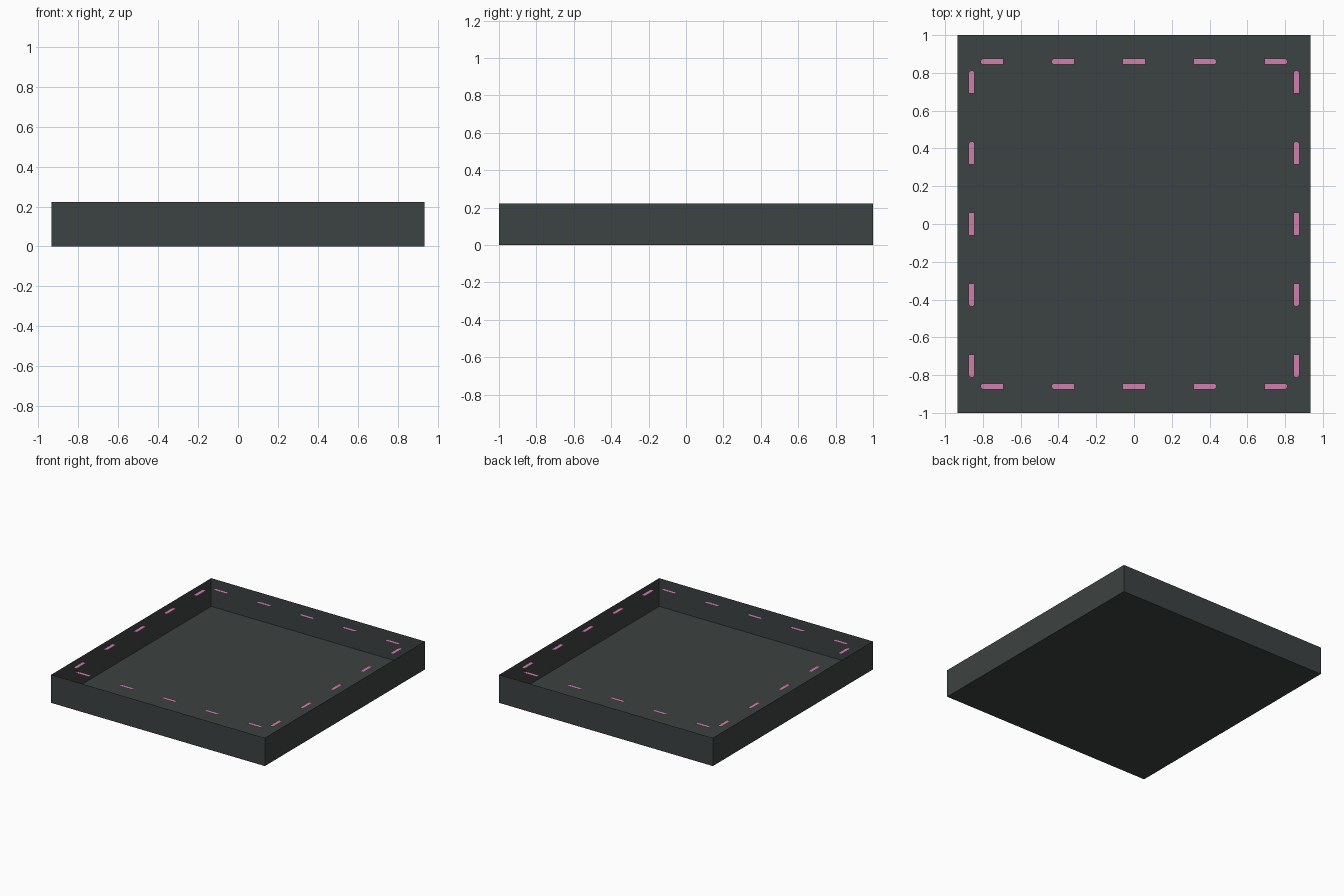
import bpy, bmesh

if "Cube" in bpy.data.objects:
    bpy.data.objects.remove(bpy.data.objects["Cube"])

HX, HY, H = 0.935, 1.0, 0.223   # half width, half depth, wall height


def material(name, rgb):
    m = bpy.data.materials.new(name)
    m.diffuse_color = (*rgb, 1.0)
    m.use_nodes = True
    m.node_tree.nodes["Principled BSDF"].inputs["Base Color"].default_value = m.diffuse_color
    return m


charcoal = material("charcoal", (0.046, 0.055, 0.054))
pink = material("pink", (0.62, 0.215, 0.42))


def add_object(name, bm, mat):
    mesh = bpy.data.meshes.new(name)
    bm.to_mesh(mesh)
    bm.free()
    mesh.materials.append(mat)
    obj = bpy.data.objects.new(name, mesh)
    bpy.context.collection.objects.link(obj)
    return obj


# Open tray: a box shell without its top face
bm = bmesh.new()
bmesh.ops.create_cube(bm, size=1.0)
for v in bm.verts:
    v.co = (v.co.x * 2 * HX, v.co.y * 2 * HY, (v.co.z + 0.5) * H)
top = [f for f in bm.faces if f.normal.z > 0.9]
bmesh.ops.delete(bm, geom=top, context='FACES_ONLY')
add_object("tray", bm, charcoal)

# Flat dashes floating at rim height, five along each side
LINE, HALF_W, HALF_L, STEP, CUT = 0.86, 0.016, 0.06, 0.376, 0.01


def dash_outline(i):
    """Outline along the side (u) and across it (v); outer ends are clipped."""
    c, s = abs(i) * STEP, (-1 if i < 0 else 1)
    cut = CUT if i else 0.0
    a, b = c - HALF_L, c + HALF_L
    pts = [(a, -HALF_W), (b - cut, -HALF_W)]
    if cut:
        pts += [(b, -HALF_W + cut), (b, HALF_W - cut)]
    pts += [(b - cut, HALF_W), (a, HALF_W)]
    return [(s * u, v) for u, v in pts]


bm = bmesh.new()
for side in (-1, 1):
    for i in range(-2, 3):
        outline = dash_outline(i)
        for along_x in (True, False):
            pts = [(u, side * LINE + v) if along_x else (side * LINE + v, u)
                   for u, v in outline]
            face = bm.faces.new([bm.verts.new((x, y, H)) for x, y in pts])
            face.normal_update()
            if face.normal.z < 0:
                face.normal_flip()
add_object("rim_dashes", bm, pink)
